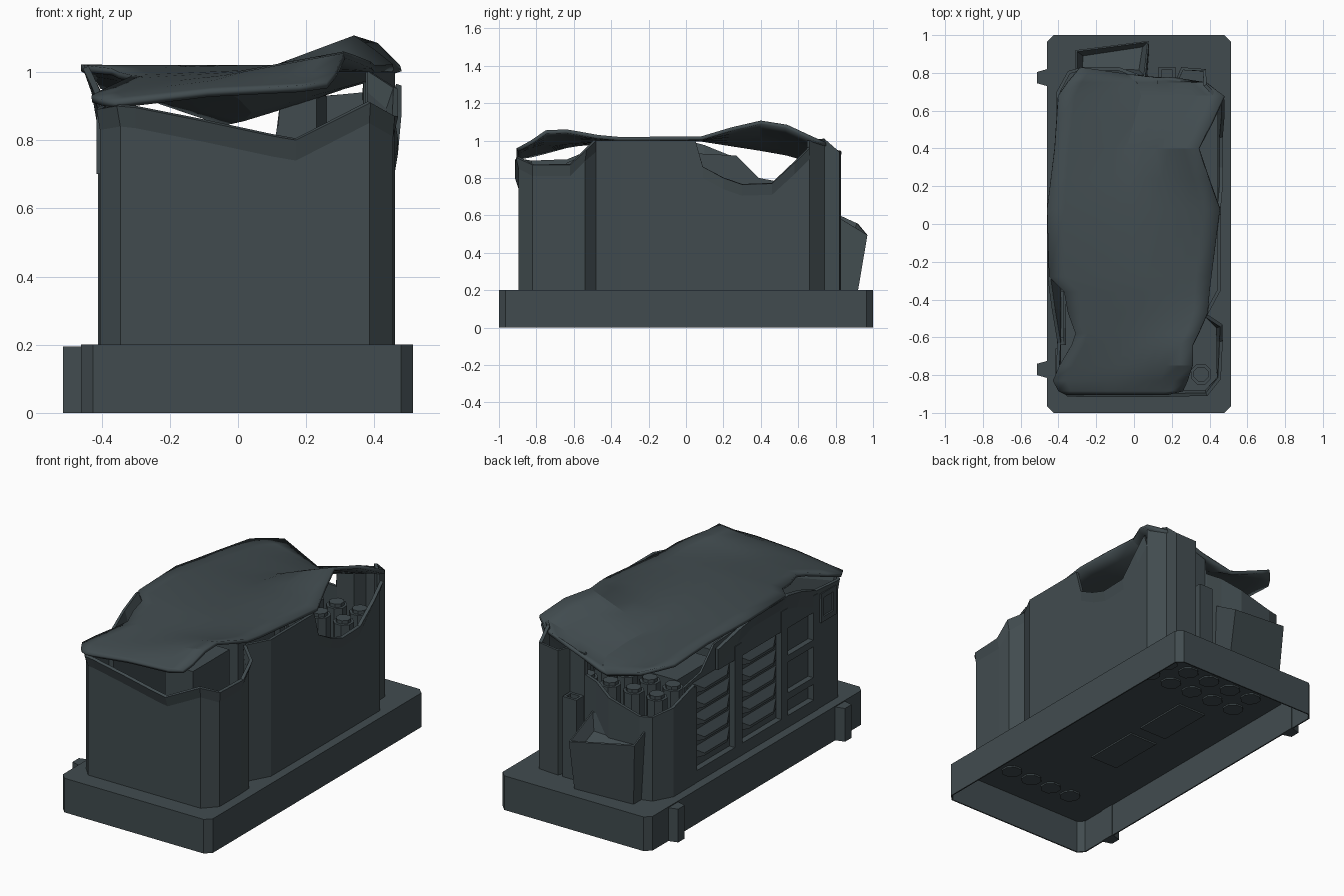
import bpy, bmesh, math
from mathutils import Vector

if "Cube" in bpy.data.objects:
    bpy.data.objects.remove(bpy.data.objects["Cube"])

slate = bpy.data.materials.new("dark_slate_metal")
slate.diffuse_color = (0.053, 0.071, 0.078, 1)
slate.use_nodes = True
slate.node_tree.nodes["Principled BSDF"].inputs["Base Color"].default_value = slate.diffuse_color


def make(name, verts, faces, thick=0, smooth=False, fix=True):
    me = bpy.data.meshes.new(name)
    me.from_pydata(verts, [], faces)
    if fix:
        bm = bmesh.new()
        bm.from_mesh(me)
        bmesh.ops.recalc_face_normals(bm, faces=bm.faces)
        bm.to_mesh(me)
        bm.free()
    ob = bpy.data.objects.new(name, me)
    bpy.context.collection.objects.link(ob)
    me.materials.append(slate)
    if thick:
        m = ob.modifiers.new("thickness", 'SOLIDIFY')
        m.thickness = thick
        m.offset = -1
    if smooth:
        bpy.ops.object.select_all(action='DESELECT')
        ob.select_set(True)
        bpy.context.view_layer.objects.active = ob
        bpy.ops.object.shade_smooth_by_angle(angle=math.radians(20))
    return ob


def prism(name, outline, z0, z1, bottom=True, top=True, thick=0):
    n = len(outline)
    v = [(x, y, z0) for x, y in outline] + [(x, y, z1) for x, y in outline]
    f = [(i, (i + 1) % n, n + (i + 1) % n, n + i) for i in range(n)]
    if top:
        f.append(tuple(range(n, 2 * n)))
    if bottom:
        f.append(tuple(range(n - 1, -1, -1)))
    return make(name, v, f, thick, fix=False)


def box(name, x0, x1, y0, y1, z0, z1):
    return prism(name, [(x0, y0), (x1, y0), (x1, y1), (x0, y1)], z0, z1)


def ribbon(name, pts, z0=0.2, band=0.06, thick=0.018):
    """Upright sheet along a path of (x, y, top, lean); lean bends the torn rim outward."""
    v, f = [], []
    for i, p in enumerate(pts):
        a, b = pts[max(i - 1, 0)], pts[min(i + 1, len(pts) - 1)]
        t = Vector((b[0] - a[0], b[1] - a[1])).normalized()
        lean = p[3] if len(p) > 3 else 0
        v += [(p[0], p[1], z0), (p[0], p[1], p[2] - band),
              (p[0] + t.y * lean, p[1] - t.x * lean, p[2])]
    for i in range(len(pts) - 1):
        for k in range(2):
            f.append((3 * i + k, 3 * i + 3 + k, 3 * i + 4 + k, 3 * i + k + 1))
    return make(name, v, f, thick, fix=False)


# hollow plinth, open underneath, with two lugs
c = 0.035
prism("plinth", [(-.46 + c, -1), (.513 - c, -1), (.513, -1 + c), (.513, 1 - c),
                 (.513 - c, 1), (-.46 + c, 1), (-.46, 1 - c), (-.46, -1 + c)],
      0, .2, bottom=False, thick=.008)
for i, y in enumerate((.775, -.77)):
    prism(f"lug_{i}", [(-.513, y - .03), (-.46, y - .045), (-.45, y - .045),
                       (-.45, y + .045), (-.46, y + .045), (-.513, y + .03)], 0, .195)

# torn outer casing: front, right side and back
ribbon("front_casing", [(-.405, -.6, .90), (-.405, -.83, .89, .01), (-.345, -.895, .9, .02),
                        (-.3, -.895, .895, .02), (-.1, -.895, .855, .02), (.1, -.895, .812, .02),
                        (.17, -.895, .80, .02), (.385, -.895, .91, .015), (.455, -.82, .87, .005),
                        (.455, -.62, .87, .015), (.45, -.54, .95, .02), (.39, -.48, 1.0)])
ribbon("right_casing", [(.39, -.48, 1.0), (.46, -.35, 1.0), (.46, .05, 1.0), (.46, .09, .86),
                        (.46, .2, .80, .01), (.46, .3, .765, .01), (.46, .46, .77, .01),
                        (.46, .58, .88, .02), (.46, .66, .96, .02)])
ribbon("back_casing", [(.46, .66, 1.0), (.385, .74, 1.01), (.38, .82, .94), (.25, .83, .93),
                       (.22, .76, .93), (.125, .76, .92), (.118, .765, .80), (.03, .79, .79),
                       (-.08, .83, .74), (-.28, .83, .685), (-.35, .81, .69),
                       (-.41, .70, .72), (-.41, .5, .78)])

# left side: inner sheet, frame and rolled-out top rail
ribbon("left_inner_sheet", [(-.372, .55, .77), (-.372, .39, .80), (-.372, .27, .92),
                            (-.372, .08, .93), (-.372, -.3, .95), (-.372, -.55, .92),
                            (-.372, -.64, .88)], thick=.012)
ribbon("left_top_rail", [(-.405, .28, .90, .0), (-.405, .1, .97, .03), (-.405, -.05, 1.01, .05),
                         (-.405, -.3, 1.01, .05), (-.405, -.45, .97, .03), (-.405, -.63, .90)],
       z0=.78, band=.1)
for i, (y0, y1, top) in enumerate([(.48, .52, .76), (.06, .13, .86), (-.36, -.30, .90), (-.64, -.60, .88)]):
    box(f"left_post_{i}", -.408, -.37, y0, y1, .2, top)
box("left_sill", -.408, -.37, -.62, .5, .2, .27)

# hooded louvre slats in two vents
for p, (y0, y1) in enumerate([(.13, .48), (-.30, .06)]):
    for i in range(5):
        z = .36 + .095 * i
        make(f"louvre_{p}_{i}",
             [(-.374, y0, z + .03), (-.374, y1, z + .03), (-.407, y1 - .07, z - .015), (-.407, y0 + .07, z - .015),
              (-.374, y0, z - .03), (-.374, y1, z - .03), (-.407, y1 - .07, z - .03), (-.407, y0 + .07, z - .03)],
             [(0, 1, 2, 3), (3, 2, 6, 7), (0, 3, 7, 4), (1, 5, 6, 2), (4, 7, 6, 5)])

# rungs in the third bay and the handle frame near the front
for i, z in enumerate((.38, .60, .84)):
    box(f"rung_{i}", -.405, -.37, -.60, -.36, z - .02, z + .02)
for i, (y0, y1, z0, z1) in enumerate([(-.80, -.66, .70, .73), (-.80, -.66, .84, .87),
                                      (-.80, -.775, .73, .84), (-.685, -.66, .73, .84)]):
    box(f"handle_frame_{i}", -.415, -.40, y0, y1, z0, z1)

# octagonal cells inside, reaching through the plinth top
spots = [(.355 - .14 * i, -.795, .62) for i in range(5)]
spots += [(.32 - .15 * i, y, .76) for y in (.67, .52) for i in range(5)]
for i, (x, y, top) in enumerate(spots):
    ring = lambda r: [(x + r * math.cos((k + .5) * math.pi / 4), y + r * math.sin((k + .5) * math.pi / 4))
                      for k in range(8)]
    prism(f"cell_{i}", ring(.058), .186, top - .02)
    prism(f"cell_cap_{i}", ring(.042), top - .02, top)
for i, y in enumerate((.2, -.22)):
    box(f"inner_block_{i}", -.2, -.02, y - .17, y + .17, .186, .7)

# flared bin on the back with a sunken top
bin_ob = make("back_bin",
              [(-.29, .80, .2), (.07, .78, .2), (.08, .92, .2), (-.29, .90, .2),
               (-.31, .80, .61), (.06, .78, .61), (.08, .97, .495), (-.31, .92, .555)],
              [(0, 1, 5, 4), (1, 2, 6, 5), (2, 3, 7, 6), (3, 0, 4, 7), (4, 5, 6, 7), (3, 2, 1, 0)])
bm = bmesh.new()
bm.from_mesh(bin_ob.data)
bm.faces.ensure_lookup_table()
top_face = bm.faces[4]
bmesh.ops.inset_region(bm, faces=[top_face], thickness=.012)
bmesh.ops.inset_region(bm, faces=[top_face], thickness=.04)
for v in top_face.verts:
    v.co.z -= .08
bm.to_mesh(bin_ob.data)
bm.free()

# square pipe on the back, with an open mouth
for i, (x0, x1, y0, y1) in enumerate([(.13, .22, .76, .775), (.13, .22, .815, .83),
                                      (.13, .145, .775, .815), (.205, .22, .775, .815)]):
    box(f"square_pipe_{i}", x0, x1, y0, y1, .2, .67)
box("square_pipe_core", .14, .21, .77, .82, .2, .62)

# warped lid: rows of y, left x, left z, trough z, right x, right z
rows = [(-.905, -.36, .91, .945, .18, .96), (-.885, -.40, .92, .955, .26, .97),
        (-.83, -.43, .93, .975, .285, 1.0),
        (-.75, -.395, .95, .99, .31, 1.055), (-.64, -.33, .98, 1.0, .31, 1.06),
        (-.58, -.31, .99, 1.005, .34, 1.05),
        (-.47, -.35, 1.0, 1.01, .39, 1.03), (-.36, -.37, 1.01, 1.02, .40, 1.02),
        (-.28, -.45, 1.02, 1.02, .41, 1.02),
        (.08, -.46, 1.022, 1.015, .455, 1.022), (.24, -.44, 1.01, .99, .395, 1.07),
        (.40, -.42, 1.0, .965, .34, 1.107), (.54, -.41, .985, .94, .41, 1.085),
        (.68, -.40, .97, .90, .475, 1.02), (.75, -.35, .96, .875, .38, .99),
        (.79, -.28, .945, .86, .20, .94)]
n = 10
v, f = [], []
for j, (y, xl, zl, zm, xr, zr) in enumerate(rows):
    for i in range(n + 1):
        t = i / n
        z = zl + (zm - zl) * t / .5 if t < .5 else zm + (zr - zm) * (t - .5) / .5
        dy = (.04 - .07 * t) if j == len(rows) - 1 else 0
        v.append((xl + (xr - xl) * t, y + dy, z))
for j in range(len(rows) - 1):
    for i in range(n):
        a = j * (n + 1) + i
        f.append((a, a + 1, a + n + 2, a + n + 1))
make("warped_lid", v, f, .02, True, fix=False)
